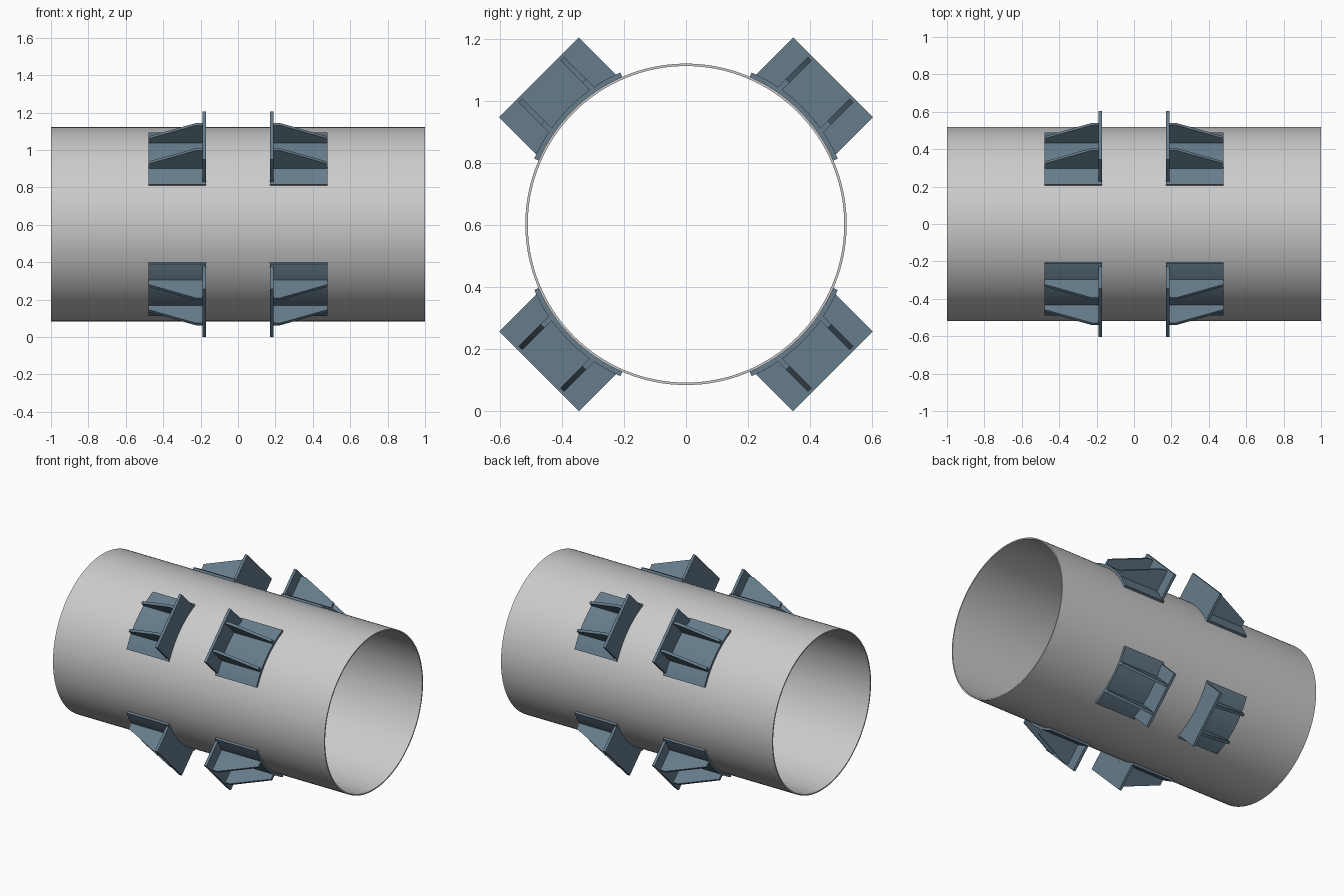
import bpy, bmesh
from math import sin, cos, pi, radians, sqrt
from mathutils import Matrix, Vector

if "Cube" in bpy.data.objects:
    bpy.data.objects.remove(bpy.data.objects["Cube"])

CZ = 0.603                       # height of the pipe axis
R_IN, R_OUT, R_PAD = 0.511, 0.519, 0.534
X0, X1, FLANGE_T = 0.172, 0.478, 0.018
HALF_W, TOP = 0.182, 0.671       # flange half width and outer height
RIB_Y, RIB_T = 0.095, 0.017

steel = bpy.data.materials.new("blue_grey_steel")
steel.diffuse_color = (0.13, 0.20, 0.26, 1)
steel.use_nodes = True
steel.node_tree.nodes["Principled BSDF"].inputs["Base Color"].default_value = steel.diffuse_color


def finish(bm, name, mat=None):
    bmesh.ops.recalc_face_normals(bm, faces=bm.faces[:])
    me = bpy.data.meshes.new(name)
    bm.to_mesh(me)
    bm.free()
    me.polygons.foreach_set("use_smooth", [True] * len(me.polygons))
    me.set_sharp_from_angle(angle=radians(30))
    if mat:
        me.materials.append(mat)
    return me


def prism(bm, points, offset):
    """Extrude a closed outline by an offset vector."""
    face = bm.faces.new([bm.verts.new(p) for p in points])
    new = bmesh.ops.extrude_face_region(bm, geom=[face])["geom"]
    bmesh.ops.translate(bm, vec=Vector(offset),
                        verts=[v for v in new if isinstance(v, bmesh.types.BMVert)])


def arc(r, a, n):
    """Points (y, z) on a circle, from -a to +a about straight up."""
    return [(r * sin(t), r * cos(t)) for t in (-a + 2 * a * i / n for i in range(n + 1))]


def place(name, me, matrix):
    ob = bpy.data.objects.new(name, me)
    ob.matrix_world = matrix
    bpy.context.collection.objects.link(ob)


# open pipe: rectangular wall section spun round the x axis
bm = bmesh.new()
section = [bm.verts.new((x, 0, r)) for x, r in
           ((-1, R_IN), (1, R_IN), (1, R_OUT), (-1, R_OUT))]
edges = [bm.edges.new((section[i], section[(i + 1) % 4])) for i in range(4)]
bmesh.ops.spin(bm, geom=section + edges, cent=(0, 0, 0), axis=(1, 0, 0),
               angle=2 * pi, steps=128, use_merge=True)
bmesh.ops.remove_doubles(bm, verts=bm.verts[:], dist=1e-5)
place("pipe", finish(bm, "pipe"), Matrix.Translation((0, 0, CZ)))

# curved saddle pad
bm = bmesh.new()
a = radians(21.6)
ring = arc(R_OUT, a, 16) + arc(R_PAD, a, 16)[::-1]
prism(bm, [(X0, y, z) for y, z in ring], (X1 - X0, 0, 0))
pad = finish(bm, "saddle_pad", steel)

# upright flange with a curved foot
bm = bmesh.new()
a = math_angle = Vector((sqrt(R_PAD ** 2 - HALF_W ** 2), HALF_W)).angle(Vector((1, 0)))
outline = arc(R_PAD, a, 16) + [(HALF_W, TOP), (-HALF_W, TOP)]
prism(bm, [(X0, y, z) for y, z in outline], (FLANGE_T, 0, 0))
flange = finish(bm, "flange", steel)

# pair of tapered ribs
bm = bmesh.new()
xf = X0 + FLANGE_T
for s in (-1, 1):
    y = s * RIB_Y - RIB_T / 2
    prism(bm, [(xf, y, 0.523), (X1, y, 0.523), (X1, y, 0.56),
               (xf + 0.035, y, 0.661), (xf, y, 0.661)], (0, RIB_T, 0))
ribs = finish(bm, "ribs", steel)

# eight brackets: four diagonals, two facing ends
for k in range(4):
    for end in range(2):
        m = (Matrix.Translation((0, 0, CZ)) @ Matrix.Rotation(pi / 4 + k * pi / 2, 4, 'X')
             @ Matrix.Rotation(pi * end, 4, 'Z'))
        for me in (pad, flange, ribs):
            place(f"{me.name}_{k + 1}_{'right' if end == 0 else 'left'}", me, m)
